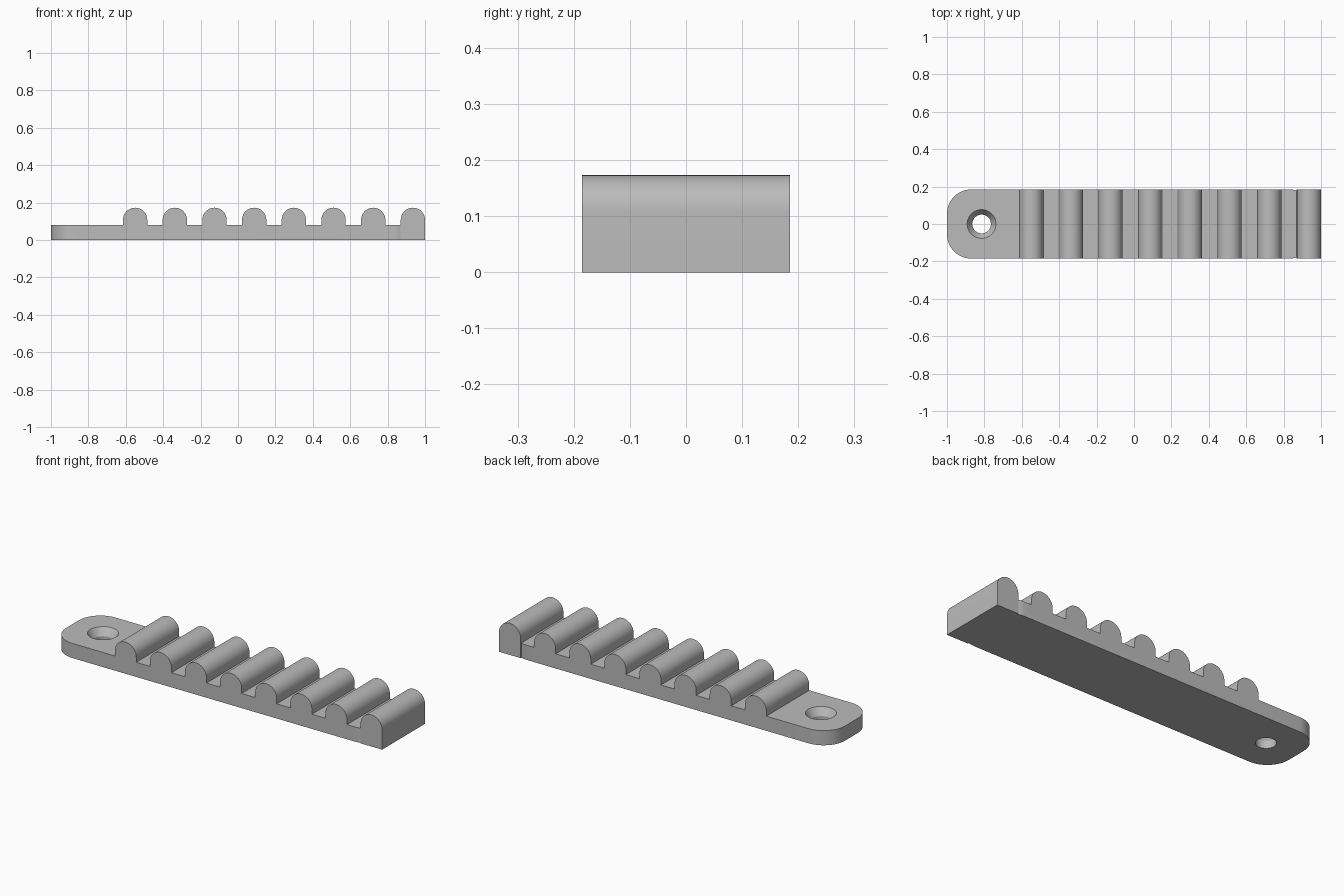
import bpy, bmesh, math
from mathutils import Matrix

if "Cube" in bpy.data.objects:
    bpy.data.objects.remove(bpy.data.objects["Cube"])

HALF_W = 0.185      # half depth of the strip
PLATE_H = 0.08      # plate thickness
RIDGE_R = 0.065     # ridge radius
RIDGE_TOP = 0.173
HOLE_X = -0.815

grey = bpy.data.materials.new("plain grey")
grey.diffuse_color = (0.5, 0.5, 0.5, 1)
grey.use_nodes = True
grey.node_tree.nodes["Principled BSDF"].inputs["Base Color"].default_value = grey.diffuse_color


def arc(cx, cy, r, a0, a1, n):
    return [(cx + r * math.cos(math.radians(a0 + (a1 - a0) * i / n)),
             cy + r * math.sin(math.radians(a0 + (a1 - a0) * i / n))) for i in range(n + 1)]


def prism(name, points, direction):
    """Extrude a closed 3D outline along a direction into a solid."""
    bm = bmesh.new()
    face = bm.faces.new([bm.verts.new(p) for p in points])
    new = bmesh.ops.extrude_face_region(bm, geom=[face])["geom"]
    bmesh.ops.translate(bm, vec=direction, verts=[g for g in new if isinstance(g, bmesh.types.BMVert)])
    return finish(name, bm)


def finish(name, bm):
    bmesh.ops.recalc_face_normals(bm, faces=bm.faces)
    mesh = bpy.data.meshes.new(name)
    bm.to_mesh(mesh)
    bm.free()
    mesh.materials.append(grey)
    obj = bpy.data.objects.new(name, mesh)
    bpy.context.collection.objects.link(obj)
    return obj


def combine(target, other, operation):
    mod = target.modifiers.new(other.name, 'BOOLEAN')
    mod.operation, mod.solver, mod.object = operation, 'EXACT', other
    bpy.context.view_layer.objects.active = target
    bpy.ops.object.modifier_apply(modifier=mod.name)
    bpy.data.objects.remove(other)


# Base plate with rounded corners
r, right = 0.13, 0.96
outline = []
for cx, cy, a in ((right - r, HALF_W - r, 0), (-1 + r, HALF_W - r, 90),
                  (-1 + r, r - HALF_W, 180), (right - r, r - HALF_W, 270)):
    outline += arc(cx, cy, r, a, a + 90, 12)
strip = prism("ridged_strip", [(x, y, 0) for x, y in outline], (0, 0, PLATE_H))

# Eight round-topped ridges; the last one reaches the floor
for i in range(8):
    cx = -0.55 + i * 1.485 / 7
    foot = 0 if i == 7 else PLATE_H / 2
    side = [(cx - RIDGE_R, foot), (cx + RIDGE_R, foot)]
    side += arc(cx, RIDGE_TOP - RIDGE_R, RIDGE_R, 0, 180, 24)
    ridge = prism("ridge", [(x, -HALF_W, z) for x, z in side], (0, 2 * HALF_W, 0))
    combine(strip, ridge, 'UNION')

# Countersunk screw hole, turned from a half profile
bm = bmesh.new()
rings = []
for rad, z in ((0.05, -0.05), (0.05, 0.04), (0.077, PLATE_H), (0.077, 0.15)):
    rings.append([bm.verts.new((HOLE_X + x, y, z)) for x, y in arc(0, 0, rad, 0, 352.5, 47)])
for low, high in zip(rings, rings[1:]):
    for k in range(48):
        n = (k + 1) % 48
        bm.faces.new((low[k], low[n], high[n], high[k]))
bm.faces.new(rings[0])
bm.faces.new(rings[-1])
combine(strip, finish("hole_cutter", bm), 'DIFFERENCE')

# Smooth curves, sharp edges
bpy.ops.object.select_all(action='DESELECT')
strip.select_set(True)
bpy.context.view_layer.objects.active = strip
bpy.ops.object.shade_smooth_by_angle(angle=math.radians(30))
